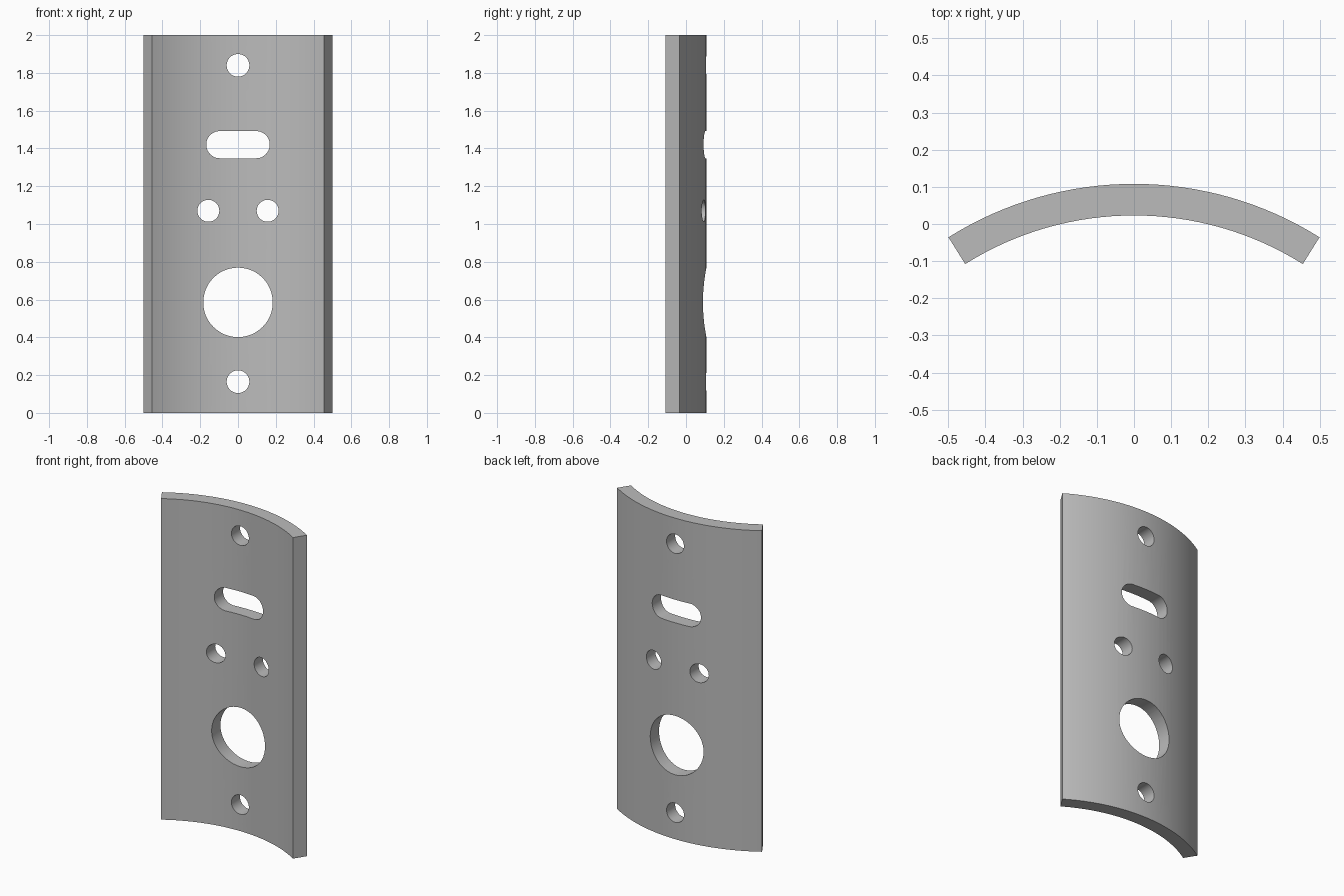
import bpy, bmesh
from math import sin, cos, pi, radians

cube = bpy.data.objects.get("Cube")
if cube:
    bpy.data.objects.remove(cube)

HEIGHT = 2.0
OUTER, INNER, CENTRE_Y = 0.94, 0.855, -0.832
HALF_ANGLE, SEGMENTS = radians(32.1), 32

grey = bpy.data.materials.new("plain grey")
grey.use_nodes = True
colour = (0.5, 0.5, 0.5, 1)
grey.diffuse_color = colour
grey.node_tree.nodes["Principled BSDF"].inputs["Base Color"].default_value = colour


def prism(name, outline, offset):
    """Extrude a closed outline of 3D points along an offset."""
    bm = bmesh.new()
    face = bm.faces.new([bm.verts.new(p) for p in outline])
    moved = bmesh.ops.extrude_face_region(bm, geom=[face])["geom"]
    bmesh.ops.translate(bm, vec=offset, verts=[v for v in moved if isinstance(v, bmesh.types.BMVert)])
    bmesh.ops.recalc_face_normals(bm, faces=bm.faces)
    mesh = bpy.data.meshes.new(name)
    bm.to_mesh(mesh)
    bm.free()
    mesh.materials.append(grey)
    obj = bpy.data.objects.new(name, mesh)
    bpy.context.collection.objects.link(obj)
    return obj


def arc(radius, steps):
    return [(radius * sin(a), CENTRE_Y + radius * cos(a), 0)
            for a in (HALF_ANGLE * (2 * i / steps - 1) for i in range(steps + 1))]


# Curved plate
plate = prism("curved_plate", arc(OUTER, SEGMENTS) + arc(INNER, SEGMENTS)[::-1], (0, 0, HEIGHT))


def cut_hole(name, x, z, radius, half_straight=0, steps=24):
    """Cut a round hole, or a slot when half_straight is above zero."""
    outline = []
    for side in (1, -1):
        for i in range(steps + (1 if half_straight else 0)):
            a = pi * i / steps - pi / 2
            outline.append((x + side * (half_straight + radius * cos(a)), -0.5, z + side * radius * sin(a)))
    cutter = prism(name, outline, (0, 1, 0))
    cutter.hide_render = True
    mod = plate.modifiers.new(name, "BOOLEAN")
    mod.operation = "DIFFERENCE"
    mod.solver = "EXACT"
    mod.object = cutter
    bpy.context.view_layer.objects.active = plate
    bpy.ops.object.modifier_apply(modifier=name)
    bpy.data.objects.remove(cutter)


# Holes, straight through from front to back
cut_hole("top_hole", 0, 1.84, 0.06)
cut_hole("slot", 0, 1.42, 0.072, half_straight=0.096)
for side in (-1, 1):
    cut_hole("pair_hole", side * 0.157, 1.07, 0.058)
cut_hole("large_hole", 0, 0.585, 0.184)
cut_hole("bottom_hole", 0, 0.165, 0.06)

# Smooth curves with crisp edges
bpy.ops.object.select_all(action="DESELECT")
plate.select_set(True)
bpy.context.view_layer.objects.active = plate
bpy.ops.object.shade_smooth_by_angle(angle=radians(30))
